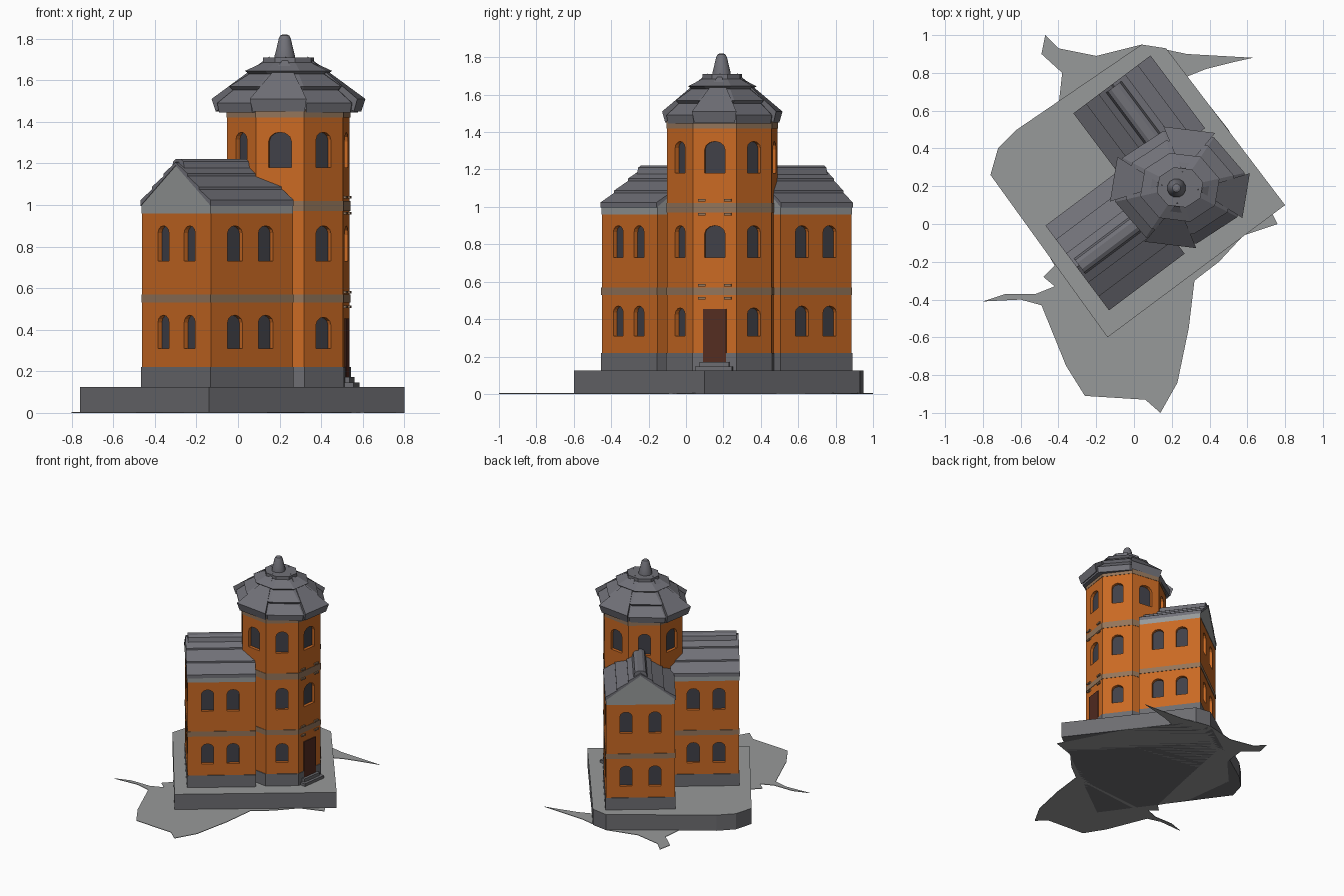
import bpy, bmesh, math
from mathutils import Matrix, Vector

if "Cube" in bpy.data.objects:
    bpy.data.objects.remove(bpy.data.objects["Cube"])


def material(name, r, g, b):
    m = bpy.data.materials.new(name)
    m.diffuse_color = (*[(c / 255) ** 2.2 for c in (r, g, b)], 1)
    m.use_nodes = True
    m.node_tree.nodes["Principled BSDF"].inputs["Base Color"].default_value = m.diffuse_color
    return m


ORANGE = material("orange_plaster", 200, 105, 40)
SLATE = material("roof_slate", 112, 112, 119)
STONE = material("dark_stone", 108, 108, 112)
LIGHT = material("light_stone", 150, 152, 152)
BAND = material("taupe_band", 146, 116, 90)
GLASS = material("dark_window", 66, 66, 73)
DOOR = material("brown_door", 84, 48, 38)


def T(x, y, z=0):
    return Matrix.Translation((x, y, z))


def R(deg, axis='Z'):
    return Matrix.Rotation(math.radians(deg), 4, axis)


ALONG = Matrix(((0, 0, 1, 0), (1, 0, 0, 0), (0, 1, 0, 0), (0, 0, 0, 1)))
HOUSE = T(.22, .19) @ R(36.87)          # the building is turned on its plot
TOWER = HOUSE @ T(.02, -.01)


def finish(name, bm, mats):
    bmesh.ops.recalc_face_normals(bm, faces=bm.faces)
    me = bpy.data.meshes.new(name)
    bm.to_mesh(me)
    bm.free()
    for m in mats:
        me.materials.append(m)
    ob = bpy.data.objects.new(name, me)
    bpy.context.collection.objects.link(ob)
    return ob


def solids(name, parts, *mats):
    """One object from outlines (pts, a, b, matrix) extruded from a to b."""
    bm = bmesh.new()
    for pts, a, b, mat in parts:
        lo = [bm.verts.new(mat @ Vector((x, y, a))) for x, y in pts]
        hi = [bm.verts.new(mat @ Vector((x, y, b))) for x, y in pts]
        bm.faces.new(lo)
        bm.faces.new(hi)
        n = len(pts)
        for i in range(n):
            j = (i + 1) % n
            bm.faces.new((lo[i], lo[j], hi[j], hi[i]))
    return finish(name, bm, mats)


def rect(x0, x1, y0, y1):
    return [(x0, y0), (x1, y0), (x1, y1), (x0, y1)]


def octagon(r):
    return [(r * math.cos(math.radians(22.5 + 45 * k)),
             r * math.sin(math.radians(22.5 + 45 * k))) for k in range(8)]


def arch(w, z0, z1):
    h = w / 2
    pts = [(-h, z0), (h, z0)]
    for k in range(7):
        a = math.pi * k / 6
        pts.append((h * math.cos(a), z1 - .8 * h + .8 * h * math.sin(a)))
    return pts


def on_wall(frame, x, y, normal):
    """Frame with x along the wall, y up and z pointing out of it."""
    return frame @ T(x, y) @ R(normal + 90) @ R(90, 'X')


def wall(name, outline, z0, z1, frame, windows):
    """Plaster storey with recessed arched windows."""
    ob = solids(name, [(outline, z0, z1, frame)], ORANGE)
    cut = solids(name + "_cutter", [(p, -.03, .03, m) for p, m in windows], ORANGE)
    mod = ob.modifiers.new("windows", 'BOOLEAN')
    mod.object, mod.operation, mod.solver = cut, 'DIFFERENCE', 'EXACT'
    deps = bpy.context.evaluated_depsgraph_get()
    me = bpy.data.meshes.new_from_object(ob.evaluated_get(deps))
    ob.modifiers.clear()
    ob.data = me
    bpy.data.objects.remove(cut)
    solids(name + "_panes", [(p, -.032, -.024, m) for p, m in windows], GLASS)


# --- ground sheet and plinth
sheet = [(-.47, 1), (-.4, .93), (-.2, .89), (.04, .95), (.28, .9), (.63, .88), (.54, .86), (.38, .82),
         (.28, .78), (.5, .5), (.76, 0), (.58, -.06), (.45, -.2), (.32, -.3), (.29, -.55), (.23, -.84),
         (.14, -1), (.06, -.93), (-.26, -.91), (-.36, -.75), (-.49, -.43), (-.6, -.4), (-.8, -.41),
         (-.68, -.37), (-.52, -.37), (-.42, -.33), (-.48, -.28), (-.42, -.22), (-.55, 0), (-.6, .4),
         (-.4, .62), (-.38, .8), (-.49, .9)]
solids("ground_sheet", [(sheet, 0, .004, Matrix())], LIGHT)
plinth = solids("plinth", [([(-.14, -.6), (.8, .1), (.17, .93), (.04, .95), (-.62, .5), (-.72, .4),
                             (-.76, .26)], 0, .125, Matrix())], STONE, LIGHT)
for f in plinth.data.polygons:
    f.material_index = int(f.normal.z > .5)


# --- two gabled wings; local x runs inward from the gable
def wing(name, frame, length, half):
    def box(z0, z1, grow=0):
        return (rect(-grow, length, -half - grow, half + grow), z0, z1, frame)
    solids(name + "_foundation", [box(.12, .22, .004)], STONE)
    solids(name + "_band", [box(.53, .57, .003)], BAND)
    for tag, z0, z1, w0, w1 in (("lower", .22, .53, .31, .47), ("upper", .57, .96, .73, .9)):
        spots = [on_wall(frame, x, s * half, s * 90) for x in (.145, .33) for s in (-1, 1)]
        spots += [on_wall(frame, 0, s * .105, 180) for s in (-1, 1)]
        wall(f"{name}_{tag}_wall", rect(0, length, -half, half), z0, z1, frame,
             [(arch(.088, w0, w1), m) for m in spots])
    gable = [(-half, .96), (half, .96), (half, 1), (0, 1.19), (-half, 1)]
    solids(name + "_gable", [(gable, -.003, length, frame @ ALONG)], LIGHT)
    # overlapping shingle rows and a ridge cap
    rows = []
    for s in (-1, 1):
        for k in range(3):
            y0, y1 = half * (1.02 - k / 3), half * (.98 - (k + 1) / 3)
            z0, z1 = [1.19 - .19 * y / half for y in (y0, y1)]
            rows.append(([(s * y0, z0), (s * y0, z0 + .028), (s * y1, z1 + .014), (s * y1, z1)],
                         -.006, length, frame @ ALONG))
    rows.append(([(-.055, 1.16), (.055, 1.16), (.04, 1.21), (.02, 1.222), (-.02, 1.222), (-.04, 1.21)],
                 .01, length, frame @ ALONG))
    solids(name + "_roof", rows, SLATE)


wing("front_wing", HOUSE @ T(-.664, -.026), .494, .275)
wing("back_wing", HOUSE @ T(.06, .635) @ R(-90), .475, .25)


# --- octagonal tower
RAD = .305
APO = RAD * math.cos(math.pi / 8)


def face(angle):
    return on_wall(TOWER, APO * math.cos(math.radians(angle)), APO * math.sin(math.radians(angle)), angle)


solids("tower_foundation", [(octagon(RAD + .005), .12, .22, TOWER)], STONE)
solids("tower_bands", [(octagon(RAD + .003), a, b, TOWER)
                       for a, b in ((.53, .57), (.97, 1.02), (1.42, 1.46))], BAND)
for tag, z0, z1, w0, w1, angles in (("lower", .22, .53, .31, .46, (-90, 0)),
                                    ("middle", .57, .97, .73, .9, (-90, -45, 0)),
                                    ("upper", 1.02, 1.42, 1.18, 1.35, range(-180, 180, 45))):
    wall(f"tower_{tag}_wall", octagon(RAD), z0, z1, TOWER,
         [(arch(.11 if a % 90 else .088, w0, w1), face(a)) for a in angles])

# door, steps and small ledges on the entrance face
solids("door", [(rect(-.062, .062, .17, .455), -.002, .007, face(-45))], DOOR)
solids("door_steps", [(rect(-.1, .1, .12, .147), -.01, .05, face(-45)),
                      (rect(-.08, .08, .14, .172), -.01, .028, face(-45))], STONE)
solids("small_ledges", [(rect(x - .02, x + .02, z, z + .012), -.005, .012, face(-45))
                        for x in (-.07, .07) for z in (.505, .575, .955, 1.03)], BAND)

# --- tower roof: stepped tiers, four triangular plates and a finial
ROOF = T(.243, .194) @ Matrix.Scale(1.15, 4, (1, 0, 0)) @ R(36.87)


def lathe(name, profile, sides, frame, mat):
    bm = bmesh.new()
    rings = []
    for r, z in profile:
        angs = [2 * math.pi * (k + .5) / sides for k in range(sides)]
        rings.append([bm.verts.new(frame @ Vector((r * math.cos(a), r * math.sin(a), z))) for a in angs])
    for lo, hi in zip(rings, rings[1:]):
        for i in range(sides):
            j = (i + 1) % sides
            bm.faces.new((lo[i], lo[j], hi[j], hi[i]))
    bm.faces.new(rings[0])
    bm.faces.new(rings[-1])
    return finish(name, bm, [mat])


lathe("tower_roof", [(.3, 1.445), (.308, 1.49), (.24, 1.552), (.256, 1.57), (.17, 1.63), (.188, 1.645),
                     (.11, 1.685), (.11, 1.71)], 8, ROOF, SLATE)
bm = bmesh.new()
for a in (45, 135, 225, 315):
    m = ROOF @ R(a)
    top, l, r, l2, r2, back = [bm.verts.new(m @ Vector(p)) for p in (
        (.08, 0, 1.715), (.308, -.12, 1.51), (.308, .12, 1.51),
        (.292, -.11, 1.45), (.292, .11, 1.45), (.08, 0, 1.6))]
    for f in ((top, l, r), (l, l2, r2, r), (top, back, l2, l), (top, r, r2, back), (back, r2, l2)):
        bm.faces.new(f)
finish("roof_plates", bm, [SLATE])
finial = lathe("finial", [(.05, 1.69), (.05, 1.72), (.042, 1.75), (.03, 1.8), (.022, 1.815), (.01, 1.82)],
               12, T(.225, .19), SLATE)
for p in finial.data.polygons:
    p.use_smooth = abs(p.normal.z) < .6
